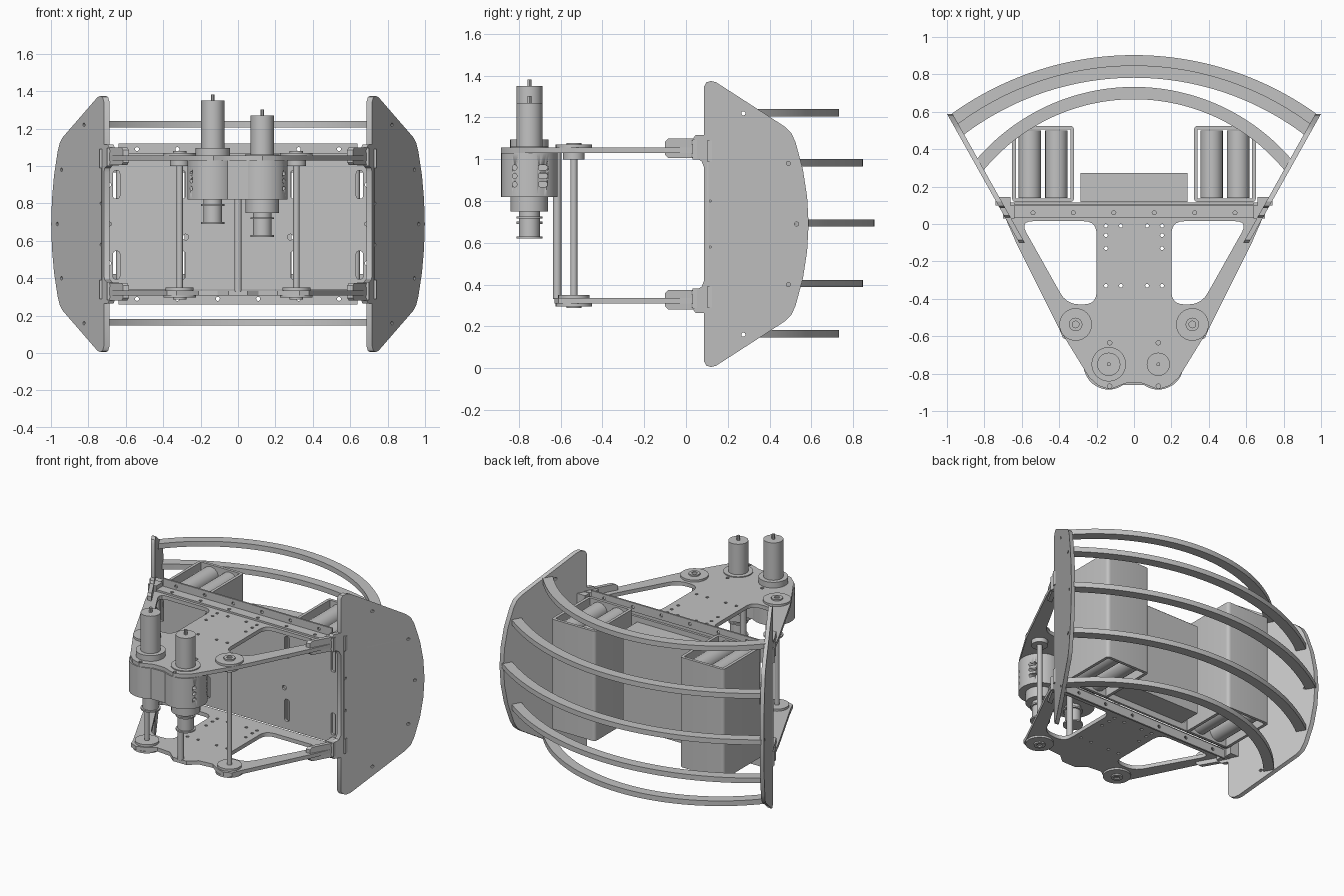
import bpy, bmesh, math
from mathutils import Matrix, Vector

if "Cube" in bpy.data.objects:
    bpy.data.objects.remove(bpy.data.objects["Cube"])

GREY = (0.54, 0.54, 0.54, 1)
mat = bpy.data.materials.new("plain grey")
mat.use_nodes = True
mat.diffuse_color = GREY
mat.node_tree.nodes["Principled BSDF"].inputs["Base Color"].default_value = GREY
parts = []


def finish(name, mesh):
    mesh.materials.clear()
    mesh.materials.append(mat)
    ob = bpy.data.objects.new(name, mesh)
    bpy.context.collection.objects.link(ob)
    parts.append(ob)
    return ob


def circle(x, y, r, n=16):
    return [(x + r * math.cos(k * math.tau / n), y + r * math.sin(k * math.tau / n)) for k in range(n)]


def rect(x0, x1, y0, y1):
    return [(x0, y0), (x1, y0), (x1, y1), (x0, y1)]


def rounded(points, r, seg=5):
    """Round every corner of a closed outline."""
    out = []
    for i, p in enumerate(points):
        p, a, b = Vector(p), Vector(points[i - 1]), Vector(points[(i + 1) % len(points)])
        s = p + (a - p).normalized() * min(r, (a - p).length * 0.45)
        e = p + (b - p).normalized() * min(r, (b - p).length * 0.45)
        for k in range(seg + 1):
            t = k / seg
            out.append(tuple(s * (1 - t) ** 2 + p * 2 * t * (1 - t) + e * t * t))
    return out


def mirrored(half, axis=0, centre=0.0):
    """Close a half outline with its reflection."""
    def flip(p):
        q = list(p)
        q[axis] = 2 * centre - q[axis]
        return tuple(q)
    return half + [flip(p) for p in reversed(half)]


def plate(name, loops, thickness, matrix):
    """Extruded flat outline; the later loops are holes."""
    cu = bpy.data.curves.new(name, 'CURVE')
    cu.dimensions, cu.fill_mode, cu.extrude = '2D', 'BOTH', thickness / 2
    for loop in loops:
        sp = cu.splines.new('POLY')
        sp.points.add(len(loop) - 1)
        for pt, c in zip(sp.points, loop):
            pt.co = (c[0], c[1], 0, 1)
        sp.use_cyclic_u = True
    tmp = bpy.data.objects.new("outline", cu)
    bpy.context.collection.objects.link(tmp)
    bpy.context.view_layer.update()
    dg = bpy.context.evaluated_depsgraph_get()
    mesh = bpy.data.meshes.new_from_object(tmp.evaluated_get(dg))
    bpy.data.objects.remove(tmp)
    bm = bmesh.new()
    bm.from_mesh(mesh)
    bmesh.ops.remove_doubles(bm, verts=bm.verts, dist=0.0005)
    bmesh.ops.transform(bm, matrix=matrix, verts=bm.verts)
    bmesh.ops.recalc_face_normals(bm, faces=bm.faces)
    bm.to_mesh(mesh)
    bm.free()
    return finish(name, mesh)


def flat(z):
    return Matrix.Translation((0, 0, z))


def box(name, x, y, z):
    return plate(name, [rect(*x, *y)], z[1] - z[0], flat((z[0] + z[1]) / 2))


def cylinder(name, x, y, z0, z1, r, n=32):
    return plate(name, [circle(x, y, r, n)], z1 - z0, flat((z0 + z1) / 2))


MID = 0.69            # height of the mirror plane of the frame
UPPER, LOWER = 1.043, 0.322

# Deck plates with triangular windows
window = rounded([(0.61, 0.015), (0.2, 0.015), (0.2, -0.43), (0.36, -0.43)], 0.07)
windows = [window, [(-x, y) for x, y in window]]
rear = [(0.65, 0.1), (0.7, 0.06), (0.63, -0.1), (0.4, -0.56)]
bolts = [circle(s * x, y, 0.01, 10) for s in (-1, 1)
         for x, y in [(0.15, -0.01), (0.15, -0.06), (0.15, -0.13), (0.07, -0.01), (0.15, -0.33), (0.07, -0.33)]]
nose = [(0.24, -0.82), (0.19, -0.865), (0.13, -0.885), (0.08, -0.865), (0.04, -0.85)]
tips = [circle(s * 0.13, y, 0.012, 10) for s in (-1, 1) for y in (-0.635, -0.867)]
plate("upper_deck", [mirrored(rear + nose)] + windows + bolts + tips, 0.026, flat(UPPER))
lower_nose = [(0.38, -0.61), (0.33, -0.63), (0.27, -0.61), (0.21, -0.57), (0.11, -0.58), (0.05, -0.63)]
plate("lower_deck", [mirrored(rear + lower_nose)] + windows + bolts, 0.026, flat(LOWER))

# Upright panel with slots, in the x-z plane
upright = Matrix(((1, 0, 0, 0), (0, 0, -1, 0.108), (0, 1, 0, 0), (0, 0, 0, 1)))
panel_holes = []
for s in (-1, 1):
    for z in (0.47, 0.9):
        for x in (0.65, 0.3):
            panel_holes.append(rounded(rect(s * x - 0.018, s * x + 0.018, z - 0.075, z + 0.075), 0.016))
    panel_holes += [circle(s * 0.69, z, 0.012, 10) for z in (0.48, 0.69, 0.9)]
    panel_holes.append(circle(s * 0.28, 0.62, 0.016, 12))
plate("back_panel", [rounded(rect(-0.73, 0.73, 0.34, 1.035), 0.03)] + panel_holes, 0.016, upright)

# Angle bars and corner brackets along both decks
for label, sign in (("upper", 1), ("lower", -1)):
    at = lambda d: MID + sign * d
    holes = [circle(-0.54 + k * 0.216, 0.06, 0.011, 10) for k in range(6)]
    plate(label + "_angle_foot", [rect(-0.65, 0.65, 0.035, 0.1)] + holes, 0.012, flat(at(0.372)))
    holes = [circle(-0.54 + k * 0.216, at(0.4), 0.011, 10) for k in range(6)]
    plate(label + "_angle_wall", [rect(-0.64, 0.64, *sorted((at(0.37), at(0.43))))] + holes, 0.012, upright)
    for s in (-1, 1):
        box(label + "_corner_block", sorted((s * 0.64, s * 0.7)), (0.03, 0.1), sorted((at(0.31), at(0.405))))
        box(label + "_rear_bracket", sorted((s * 0.66, s * 0.74)), (0.1, 0.145), sorted((at(0.3), at(0.4))))

# Splayed side plates with forward tabs, drawn in y-z and leaned outward
SPLAY = 0.56
half = [(0.587, 0.69), (0.58, 0.82), (0.56, 0.95), (0.525, 1.08), (0.505, 1.125), (0.475, 1.155),
        (0.145, 1.368), (0.12, 1.375), (0.097, 1.368), (0.085, 1.345),
        (0.085, 1.115), (0.045, 1.115), (0.035, 1.1), (-0.085, 1.1), (-0.1, 1.085), (-0.1, 1.02), (-0.085, 1.005),
        (0.05, 1.005), (0.075, 0.99), (0.085, 0.965)]
outline = mirrored(half, 1, MID)[:-1]
side_holes = [circle(y, MID + s * d, 0.01, 10) for s in (-1, 1)
              for y, d in [(0.275, 0.53), (0.49, 0.29), (0.11, 0.32), (0.11, 0.11), (0.035, 0.33), (0.035, 0.39)]]
side_holes.append(circle(0.53, MID, 0.01, 10))
for label, s in (("left", 1), ("right", -1)):
    lean = Matrix(((s * SPLAY, 0, s, s * 0.655), (1, 0, -0.0, 0), (0, 1, 0, 0), (0, 0, 0, 1)))
    plate(label + "_side_plate", [outline] + side_holes, 0.03, lean)

# Curved guard ribs between the side plates
for z, apex, end_y in [(1.223, 0.7, 0.31), (0.983, 0.815, 0.5), (0.695, 0.87, 0.555),
                       (0.405, 0.815, 0.5), (0.165, 0.7, 0.31)]:
    end_x = 0.655 + SPLAY * end_y
    sag = apex - end_y
    radius = (end_x ** 2 + sag ** 2) / (2 * sag)
    sweep = math.asin(end_x / radius)
    arc = [-sweep + 2 * sweep * k / 40 for k in range(41)]
    ring = [((radius + d) * math.sin(a), apex - radius + (radius + d) * math.cos(a))
            for d, angles in ((0.033, arc), (-0.033, arc[::-1])) for a in angles]
    plate("guard_rib", [ring], 0.035, flat(z))

# Open bins holding stacked rollers, and the box between them
for label, s in (("left", 1), ("right", -1)):
    x0, x1 = sorted((s * 0.32, s * 0.652))
    plate(label + "_bin", [rounded(rect(x0, x1, 0.117, 0.525), 0.025), rect(x0 + 0.02, x1 - 0.02, 0.135, 0.505)],
          0.75, flat(0.705))
    along_y = Matrix(((1, 0, 0, 0), (0, 0, 1, 0.32), (0, 1, 0, 0), (0, 0, 0, 1)))
    for x in (x0 + 0.095, x1 - 0.095):
        for k in range(6):
            plate("roller", [circle(x, 0.4 + k * 0.122, 0.06, 24)], 0.36, along_y)
box("centre_box", (-0.287, 0.287), (0.117, 0.272), (0.38, 1.0))

# Rods with pulleys
for s in (-1, 1):
    x, y = s * 0.312, -0.537
    cylinder("pulley_rod", x, y, 0.3, 1.07, 0.017, 16)
    for z0, z1, r in [(1.056, 1.07, 0.087), (1.0, 1.03, 0.052), (0.296, 0.309, 0.087), (0.335, 0.35, 0.075)]:
        cylinder("pulley_disc", x, y, z0, z1, r)
    for z in (1.073, 0.293):
        plate("pulley_hub", [circle(x, y, 0.036, 24), circle(x, y, 0.018)], 0.012, flat(z))
cylinder("centre_post", 0, -0.617, 0.33, 1.03, 0.02, 20)

# Gearbox with vent pockets
MOTORS = [("right", -0.135, 1.35, 0.82), ("left", 0.13, 1.27, 0.75)]
for label, x, top, low in MOTORS:
    lobe = cylinder(label + "_gearbox_lobe", x, -0.75, 0.82, 1.03, 0.135, 48)
    s = 1 if x > 0 else -1
    vents = [rounded(rect(y - w, y + w, z - 0.012, z + 0.012), 0.011)
             for y, w in ((-0.82, 0.01), (-0.685, 0.022)) for z in (0.88, 0.92, 0.96)]
    across = Matrix(((0, 0, 1, s * 0.25), (1, 0, 0, 0), (0, 1, 0, 0), (0, 0, 0, 1)))
    cutter = plate(label + "_vent_cutter", vents, 0.08, across)
    parts.remove(cutter)
    cutter.hide_render = True
    cutter.hide_set(True)
    cut = lobe.modifiers.new("vents", 'BOOLEAN')
    cut.object, cut.operation, cut.solver = cutter, 'DIFFERENCE', 'EXACT'

    # Motor above, stepped output drum below
    cylinder(label + "_motor_collar", x, -0.75, 1.03, 1.095 if x < 0 else 1.062, 0.092)
    cylinder(label + "_motor", x, -0.75, 1.05, top, 0.062)
    cylinder(label + "_motor_shaft", x, -0.75, top, top + 0.032, 0.01, 12)
    cylinder(label + "_drum_seat", x, -0.75, low, 0.83, 0.09)
    cylinder(label + "_drum", x, -0.75, low - 0.125, low, 0.05)
    for z in (low - 0.03, low - 0.125):
        cylinder(label + "_drum_flange", x, -0.75, z - 0.004, z + 0.006, 0.062)
box("gearbox_bridge", (-0.13, 0.13), (-0.86, -0.64), (0.82, 1.03))

# Smooth round faces, keep edges sharp
bpy.ops.object.select_all(action='DESELECT')
for ob in parts:
    ob.select_set(True)
bpy.context.view_layer.objects.active = parts[0]
bpy.ops.object.shade_smooth_by_angle(angle=math.radians(30))
